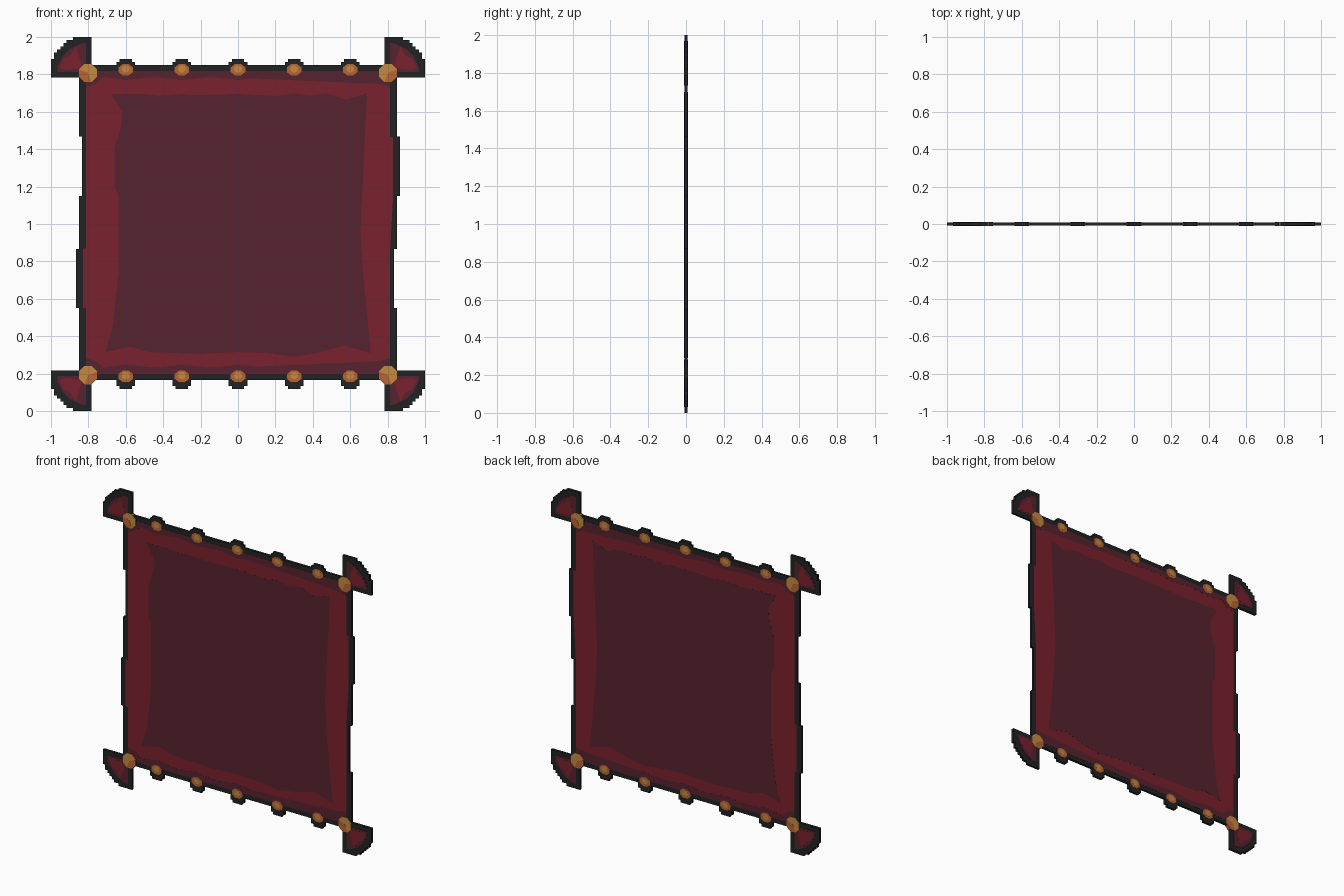
import bpy, bmesh, math

if "Cube" in bpy.data.objects:
    bpy.data.objects.remove(bpy.data.objects["Cube"])

P = 1 / 60            # pixel size of the stepped silhouette
HALF = 0.0083         # half thickness of the cloth
LAYER = 0.0005        # each painted layer stands this far proud


def material(name, rgb):
    m = bpy.data.materials.new(name)
    lin = [(c / 255 / 12.92) if c < 11 else ((c / 255 + 0.055) / 1.055) ** 2.4 for c in rgb]
    m.diffuse_color = (*lin, 1)
    m.use_nodes = True
    m.node_tree.nodes["Principled BSDF"].inputs["Base Color"].default_value = m.diffuse_color
    return m


BLACK = material("black outline", (33, 34, 35))
RED = material("crimson", (122, 33, 45))
MAROON = material("maroon", (86, 35, 47))
GOLD = material("gold", (198, 138, 64))
ORANGE = material("copper", (184, 102, 52))


def finish(bm, name, mat, half):
    """Extrude flat faces lying at y=-half through the cloth and make an object."""
    ext = bmesh.ops.extrude_face_region(bm, geom=bm.faces[:], use_keep_orig=True)
    verts = [g for g in ext["geom"] if isinstance(g, bmesh.types.BMVert)]
    bmesh.ops.translate(bm, verts=verts, vec=(0, 2 * half, 0))
    bmesh.ops.recalc_face_normals(bm, faces=bm.faces[:])
    me = bpy.data.meshes.new(name)
    bm.to_mesh(me)
    bm.free()
    me.materials.append(mat)
    bpy.context.collection.objects.link(bpy.data.objects.new(name, me))


def plate(name, pts, mat, layer):
    bm = bmesh.new()
    half = HALF + layer * LAYER
    face = bm.faces.new([bm.verts.new((x, -half, z)) for x, z in pts])
    bmesh.ops.triangulate(bm, faces=[face])
    finish(bm, name, mat, half)


def oval(cx, cz, rx, rz, a0=22.5, n=8, step=45):
    return [(cx + rx * math.cos(math.radians(a0 + step * i)),
             cz + rz * math.sin(math.radians(a0 + step * i))) for i in range(n)]


def shift(z):
    """Sideways wobble of the cloth edge."""
    return P if 1.15 < z < 1.466 else -P if 0.55 < z < 0.87 else 0


STUDS = [-0.6, -0.3, 0, 0.3, 0.6]
ROWS = {"top": 1.825, "bottom": 0.185}


def inside(x, z):
    if abs(x - shift(z)) < 0.85 and 0.165 < z < 1.852:
        return True
    u, v = abs(x), abs(z - 1)
    if u > 0.78 and v > 0.78 and math.hypot(u - 0.8, v - 0.8) < 0.207:
        return True
    return any(abs(x - sx) < 0.051 and abs(z - sz) < 0.061 and abs(x - sx) + abs(z - sz) < 0.088
               for sx in STUDS for sz in ROWS.values())


# Stepped black backing that shows as the outline
bm = bmesh.new()
grid = {}


def corner(i, k):
    if (i, k) not in grid:
        grid[i, k] = bm.verts.new((i * P - 1, -HALF, k * P))
    return grid[i, k]


for i in range(120):
    for k in range(120):
        if inside((i + 0.5) * P - 1, (k + 0.5) * P):
            bm.faces.new([corner(i, k), corner(i + 1, k), corner(i + 1, k + 1), corner(i, k + 1)])
finish(bm, "outline_backing", BLACK, HALF)

# Crimson border, following the wobbling edge
zs = [0.197, 0.55, 0.55, 0.87, 0.87, 1.15, 1.15, 1.466, 1.466, 1.818]
sh = [0, 0, -P, -P, 0, 0, P, P, 0, 0]
right = [(0.813 + s, z) for s, z in zip(sh, zs)]
left = [(-0.813 + s, z) for s, z in zip(sh, zs)]
plate("border", right + left[::-1], RED, 1)

# Maroon centre field with ragged edges
field = [(-0.71, 0.315), (-0.58, 0.345), (-0.48, 0.315), (-0.36, 0.32), (-0.28, 0.315), (-0.2, 0.305),
         (0, 0.315), (0.15, 0.31), (0.3, 0.29), (0.42, 0.31), (0.57, 0.35), (0.71, 0.31),
         (0.68, 0.41), (0.68, 0.53), (0.645, 0.73), (0.64, 0.87), (0.655, 0.97), (0.655, 1.45),
         (0.64, 1.53), (0.645, 1.6), (0.69, 1.7), (0.58, 1.665), (0.47, 1.7), (0.38, 1.685),
         (0.3, 1.7), (0.2, 1.685), (0, 1.695), (-0.2, 1.685), (-0.3, 1.695), (-0.42, 1.685),
         (-0.5, 1.695), (-0.68, 1.695), (-0.62, 1.6), (-0.625, 1.52), (-0.66, 1.41),
         (-0.66, 1.2), (-0.64, 1.16), (-0.64, 0.73), (-0.66, 0.55), (-0.67, 0.45)]
plate("centre_field", field, MAROON, 2)

# Maroon hem strips along the top and bottom, wavy towards the field
for row, edge, d, lo in (("top", 1.818, -1, 0.032), ("bottom", 0.197, 1, 0.035)):
    wave = [(i * 0.15, edge + d * (lo + (0.016 if i % 2 == 0 else 0))) for i in range(-4, 5)]
    ends = [(0.72, edge + d * lo), (0.76, edge + d * 0.07), (0.813, edge + d * 0.085)]
    pts = [(-0.813, edge)] + [(-x, z) for x, z in ends[::-1]] + wave + ends + [(0.813, edge)]
    plate("hem_" + row, pts, MAROON, 2)

# Studs with a lighter cap
for row, z in ROWS.items():
    for n, x in enumerate(STUDS):
        plate(f"stud_{row}_{n}", oval(x, z, 0.042, 0.033), ORANGE, 3)
        plate(f"stud_light_{row}_{n}", oval(x, z + 0.004, 0.022, 0.02), GOLD, 4)

# Corner tassels and their ties, mirrored to all four corners
fan = [(0.813, 0.968), (0.845, 0.963), (0.9, 0.935), (0.935, 0.9), (0.963, 0.85), (0.968, 0.815),
       (0.94, 0.812), (0.85, 0.812), (0.83, 0.83), (0.813, 0.85)]
streak = [(0.835, 0.835), (0.92, 0.823), (0.957, 0.835), (0.93, 0.885), (0.895, 0.9),
          (0.87, 0.95), (0.85, 0.9)]
for sx, side in ((-1, "left"), (1, "right")):
    for sz, row in ((1, "top"), (-1, "bottom")):
        tag = f"{row}_{side}"
        place = lambda pts: [(sx * u, 1 + sz * v) for u, v in pts]
        plate("tassel_" + tag, place(fan), MAROON, 3)
        plate("tassel_streak_" + tag, place(streak), RED, 4)
        cx, cz = sx * 0.802, 1 + sz * 0.808
        plate("tie_" + tag, oval(cx, cz, 0.052, 0.052), GOLD, 5)
        a = (180 if sx < 0 else 270) if sz > 0 else (270 if sx < 0 else 180)
        plate("tie_shade_" + tag, [(cx, cz)] + oval(cx, cz - 0.002, 0.051, 0.051, a - 22.5, 4), ORANGE, 6)
